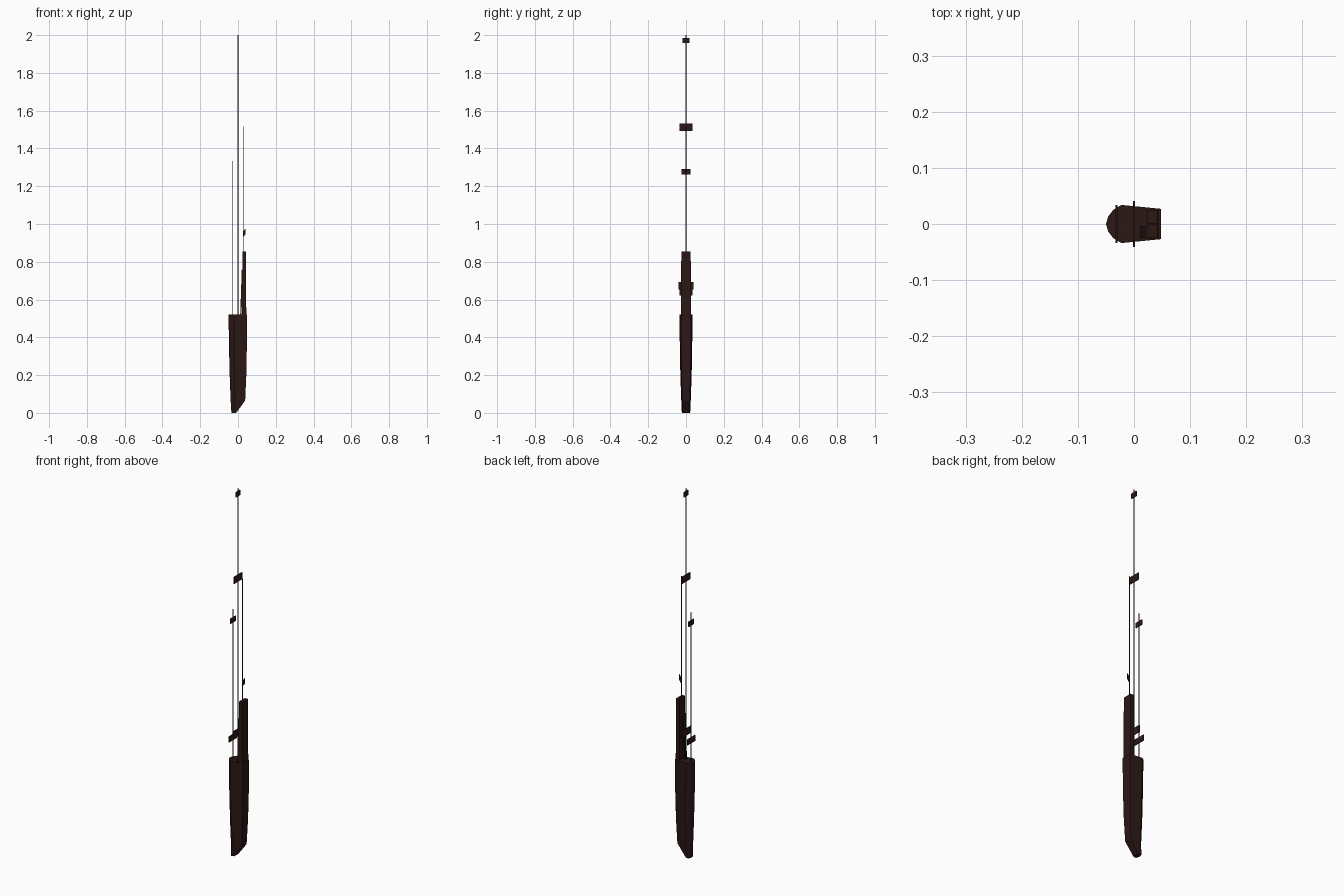
import bpy, bmesh

if "Cube" in bpy.data.objects:
    bpy.data.objects.remove(bpy.data.objects["Cube"])

mat = bpy.data.materials.new("dark_brown")
mat.diffuse_color = (0.024, 0.009, 0.008, 1)
mat.use_nodes = True
mat.node_tree.nodes["Principled BSDF"].inputs["Base Color"].default_value = mat.diffuse_color


def loft(name, rings):
    """Skin a stack of equal-length point rings and cap both ends."""
    bm = bmesh.new()
    rows = [[bm.verts.new(p) for p in r] for r in rings]
    n = len(rows[0])
    for a, b in zip(rows, rows[1:]):
        for i in range(n):
            j = (i + 1) % n
            bm.faces.new((a[i], a[j], b[j], b[i]))
    bm.faces.new(rows[0][::-1])
    bm.faces.new(rows[-1])
    bmesh.ops.recalc_face_normals(bm, faces=bm.faces)
    me = bpy.data.meshes.new(name)
    bm.to_mesh(me)
    bm.free()
    me.materials.append(mat)
    ob = bpy.data.objects.new(name, me)
    bpy.context.collection.objects.link(ob)
    return ob


def rect(x0, x1, y0, y1, z):
    return [(x0, y0, z), (x1, y0, z), (x1, y1, z), (x0, y1, z)]


def box(name, x, half_x, half_y, z0, z1):
    return loft(name, [rect(x - half_x, x + half_x, -half_y, half_y, z) for z in (z0, z1)])


# tapered case, round on the left and flat on the right
half = [(0.0, 0.0), (0.04, 0.013), (0.13, 0.025), (0.28, 0.034), (1.0, 0.027)]
outline = half + [(u, -y) for u, y in half[:0:-1]]
sections = [(0.0, -0.035, -0.010, 0.65), (0.065, -0.039, 0.038, 0.74),
            (0.20, -0.044, 0.044, 0.88), (0.36, -0.048, 0.047, 0.97),
            (0.522, -0.050, 0.048, 1.0)]
loft("case", [[(x0 + (x1 - x0) * u, y * s, z) for u, y in outline]
              for z, x0, x1, s in sections])

# upright back slab and the thin leaning slab before it
loft("back_slab", [rect(0.022, 0.044, -0.026, 0.026, 0.50),
                   rect(0.023, 0.042, -0.025, 0.025, 0.855)])
loft("leaning_slab", [rect(0.011, 0.018, -0.025, -0.004, 0.50),
                      rect(0.020, 0.026, -0.025, -0.004, 0.76)])

# thin upright rods
for name, x, hy, top in [("tall_rod", 0.0, 0.0035, 2.0),
                         ("middle_rod", 0.027, 0.002, 1.515),
                         ("short_rod", -0.031, 0.0025, 1.333)]:
    box(name, x, 0.0015, hy, 0.50, top)

# flat crosspieces on the rods
for i, (x, hy, z, hz) in enumerate([(0.0, 0.018, 1.972, 0.014),
                                    (0.0, 0.034, 1.512, 0.019),
                                    (-0.031, 0.023, 1.276, 0.014),
                                    (0.0, 0.041, 0.673, 0.019),
                                    (-0.031, 0.034, 0.637, 0.016)]):
    box(f"crosspiece_{i + 1}", x, 0.002, hy, z - hz, z + hz)

# slanted tab on the middle rod
loft("slanted_tab", [[(0.026, y, 0.928), (0.041, y, 0.948), (0.041, y, 0.978), (0.026, y, 0.957)]
                     for y in (-0.002, 0.002)])
